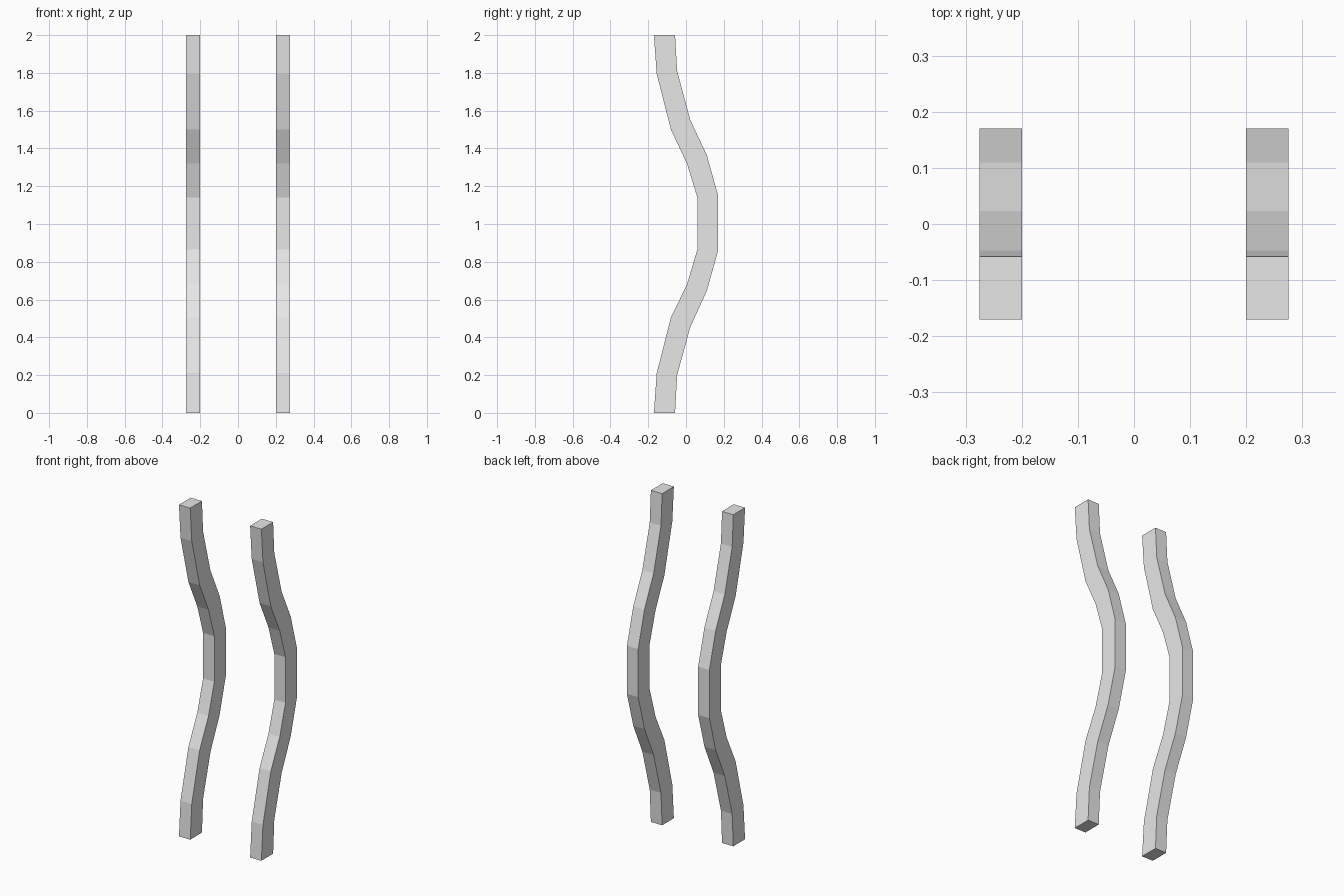
import bpy, bmesh

if "Cube" in bpy.data.objects:
    bpy.data.objects.remove(bpy.data.objects["Cube"])

# plain grey material shared by both rails
grey = bpy.data.materials.new("light grey")
grey.diffuse_color = (0.8, 0.8, 0.8, 1)
grey.use_nodes = True
grey.node_tree.nodes["Principled BSDF"].inputs["Base Color"].default_value = grey.diffuse_color

# side outline as (y, z), bottom to top: front edge and back edge
FRONT = [(-.17, 0), (-.155, .21), (-.08, .505), (.005, .68), (.06, .865),
         (.06, 1.14), (.005, 1.32), (-.08, 1.5), (-.155, 1.795), (-.17, 2)]
BACK = [(-.058, 0), (-.047, .2), (.023, .455), (.11, .645), (.17, .86),
        (.17, 1.15), (.11, 1.365), (.023, 1.55), (-.047, 1.81), (-.058, 2)]


def wavy_rail(name, x0, x1):
    """Sweep a rectangular section up the wavy outline and cap both ends."""
    bm = bmesh.new()
    rings = [[bm.verts.new(p) for p in ((x0, *f), (x1, *f), (x1, *b), (x0, *b))]
             for f, b in zip(FRONT, BACK)]
    for low, high in zip(rings, rings[1:]):
        for i in range(4):
            j = (i + 1) % 4
            bm.faces.new((low[i], low[j], high[j], high[i]))
    bm.faces.new(rings[0][::-1])
    bm.faces.new(rings[-1])
    mesh = bpy.data.meshes.new(name)
    bm.to_mesh(mesh)
    bm.free()
    mesh.materials.append(grey)
    bpy.context.collection.objects.link(bpy.data.objects.new(name, mesh))


# matching left and right rails
wavy_rail("left_rail", -.275, -.2)
wavy_rail("right_rail", .2, .275)
